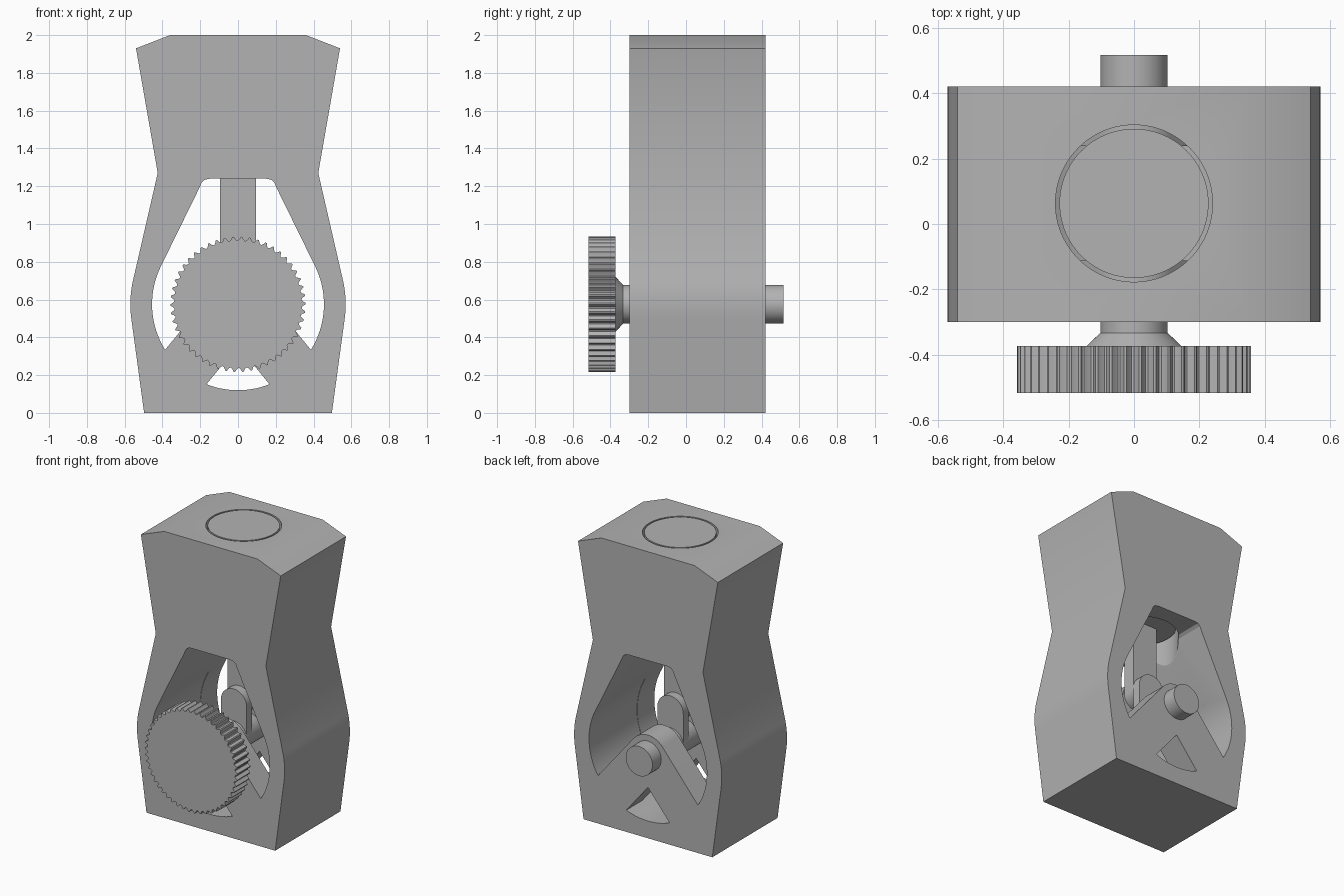
import bpy, bmesh, math
from math import cos, sin, radians, pi

if "Cube" in bpy.data.objects:
    bpy.data.objects.remove(bpy.data.objects["Cube"])

metal = bpy.data.materials.new("plain grey")
GREY = (0.45, 0.45, 0.45, 1)
metal.use_nodes = True
metal.diffuse_color = GREY
metal.node_tree.nodes["Principled BSDF"].inputs["Base Color"].default_value = GREY

AXLE_Z = 0.575
MID_Y = 0.063
FRONT, BACK = -0.3, 0.42


def finish(name, bm):
    bmesh.ops.recalc_face_normals(bm, faces=bm.faces)
    mesh = bpy.data.meshes.new(name)
    bm.to_mesh(mesh)
    bm.free()
    mesh.materials.append(metal)
    ob = bpy.data.objects.new(name, mesh)
    bpy.context.collection.objects.link(ob)
    return ob


def select(ob):
    bpy.ops.object.select_all(action='DESELECT')
    ob.select_set(True)
    bpy.context.view_layer.objects.active = ob


def smooth(ob):
    select(ob)
    bpy.ops.object.shade_smooth_by_angle(angle=radians(25))


def extrude(name, outline, y0, y1):
    """Extrude an (x, z) outline along y."""
    bm = bmesh.new()
    face = bm.faces.new([bm.verts.new((x, y0, z)) for x, z in outline])
    moved = bmesh.ops.extrude_face_region(bm, geom=[face])["geom"]
    verts = [g for g in moved if isinstance(g, bmesh.types.BMVert)]
    bmesh.ops.translate(bm, verts=verts, vec=(0, y1 - y0, 0))
    return finish(name, bm)


def lathe_y(name, profile, steps=64):
    """Stack of rings (radius, y) around the axle line."""
    bm = bmesh.new()
    rings = [[bm.verts.new((r * cos(2 * pi * i / steps), y, AXLE_Z + r * sin(2 * pi * i / steps)))
              for i in range(steps)] for r, y in profile]
    for a, b in zip(rings, rings[1:]):
        for i in range(steps):
            j = (i + 1) % steps
            bm.faces.new((a[i], a[j], b[j], b[i]))
    bm.faces.new(rings[0])
    bm.faces.new(rings[-1])
    return finish(name, bm)


def upright_cylinder(name, r, z0, z1):
    bm = bmesh.new()
    bmesh.ops.create_cone(bm, cap_ends=True, segments=96, radius1=r, radius2=r, depth=z1 - z0)
    bmesh.ops.translate(bm, verts=bm.verts, vec=(0, MID_Y, (z0 + z1) / 2))
    return finish(name, bm)


def arc(r, a0, a1, n, cz=AXLE_Z):
    """Arc points in degrees around (0, cz)."""
    angles = [radians(a0 + (a1 - a0) * i / n) for i in range(n + 1)]
    return [(r * cos(a), cz + r * sin(a)) for a in angles]


def mirrored(half):
    return half + [(-x, z) for x, z in reversed(half)]


def cut(ob, cutter):
    mod = ob.modifiers.new("cut", 'BOOLEAN')
    mod.operation, mod.solver, mod.object = 'DIFFERENCE', 'EXACT', cutter
    select(ob)
    bpy.ops.object.modifier_apply(modifier=mod.name)
    bpy.data.objects.remove(cutter)


# Waisted body block
body = extrude("body", mirrored(
    [(0.497, 0)] + arc(0.57, -8, 12.8, 10) + [(0.425, 1.27), (0.54, 1.93), (0.36, 2)]), FRONT, BACK)

# Upper window, wrapping over the axle hub
R_WIN, R_HUB, LOW = 0.455, 0.145, -32
tangent = math.degrees(math.acos(R_HUB / R_WIN)) + LOW
window = mirrored(arc(R_HUB, 90, tangent, 12)[1:] + arc(R_WIN, LOW, 25.5, 20)
                  + [(0.205, 1.19), (0.192, 1.22), (0.175, 1.235), (0.15, 1.24)])
cut(body, extrude("window_cutter", window, FRONT - 0.1, BACK + 0.1))

# Lower fan-shaped opening
fan = arc(R_WIN, -111.5, -68.5, 14) + [(0, 0.355)]
cut(body, extrude("fan_cutter", fan, FRONT - 0.1, BACK + 0.1))

# Crank slot between the hubs, and the vertical bore
cut(body, lathe_y("slot_cutter", [(0.457, MID_Y - 0.175), (0.457, MID_Y + 0.175)], 128))
cut(body, upright_cylinder("bore_cutter", 0.24, 1.0, 2.1))
smooth(body)

# Plunger with its flat rod
smooth(upright_cylinder("plunger", 0.228, 1.3, 2.0))
rod = arc(0.095, 180, 360, 20, 0.8) + [(0.095, 1.32), (-0.095, 1.32)]
smooth(extrude("plunger_rod", rod, MID_Y - 0.045, MID_Y + 0.045))

# Crank arms either side of the rod
arm = arc(0.1, 0, 180, 20, 0.8) + arc(0.1, 180, 360, 20)
for name, side in (("front_crank_arm", -1), ("back_crank_arm", 1)):
    smooth(extrude(name, arm, MID_Y + side * 0.05, MID_Y + side * 0.11))

# Axle with flared collar
smooth(lathe_y("axle", [(0.145, -0.38), (0.145, -0.373), (0.103, -0.333), (0.103, 0.517)]))

# Knurled knob with scooped grooves
TEETH = 50
knob = []
for t in range(TEETH):
    for k in range(6):
        depth = 0.021 * sin(pi * max(0, k - 1) / 5)
        a = 2 * pi * (t + k / 6) / TEETH
        knob.append(((0.358 - depth) * cos(a), AXLE_Z + (0.358 - depth) * sin(a)))
smooth(extrude("knob", knob, -0.517, -0.373))
